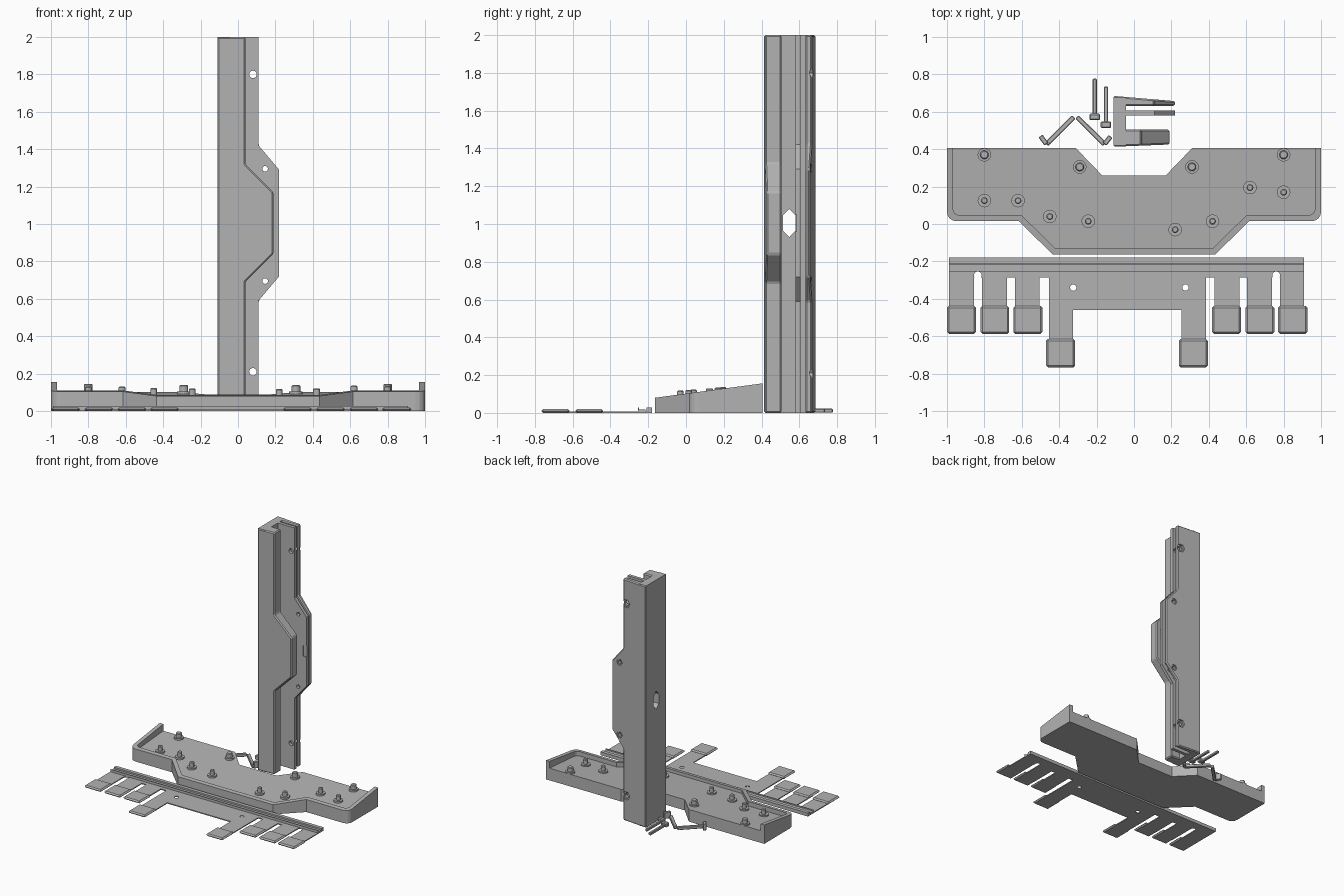
import bpy, bmesh, math
from mathutils import Vector, Matrix

if "Cube" in bpy.data.objects:
    bpy.data.objects.remove(bpy.data.objects["Cube"], do_unlink=True)

grey = bpy.data.materials.new("plain grey")
grey.use_nodes = True
grey.diffuse_color = (0.45, 0.45, 0.45, 1)
grey.node_tree.nodes["Principled BSDF"].inputs["Base Color"].default_value = grey.diffuse_color


def finish(name, bm, bevel=0):
    bmesh.ops.recalc_face_normals(bm, faces=bm.faces)
    mesh = bpy.data.meshes.new(name)
    bm.to_mesh(mesh)
    bm.free()
    mesh.materials.append(grey)
    obj = bpy.data.objects.new(name, mesh)
    bpy.context.collection.objects.link(obj)
    if bevel:
        mod = obj.modifiers.new("edge", "BEVEL")
        mod.width = bevel
        mod.segments = 1
        mod.limit_method = "ANGLE"
        mod.angle_limit = math.radians(40)
    return obj


def prism(name, outline, low, high, axis="z", bevel=0):
    """Extrude an outline; low and high are numbers or functions of the outline point."""
    bm = bmesh.new()
    rings = []
    for level in (low, high):
        ring = []
        for a, b in outline:
            d = level(a, b) if callable(level) else level
            co = {"z": (a, b, d), "y": (a, d, b), "x": (d, a, b)}[axis]
            ring.append(bm.verts.new(co))
        bm.faces.new(ring)
        rings.append(ring)
    for i in range(len(outline)):
        j = (i + 1) % len(outline)
        bm.faces.new((rings[0][i], rings[0][j], rings[1][j], rings[1][i]))
    return finish(name, bm, bevel)


def rect(x0, x1, y0, y1):
    return [(x0, y0), (x1, y0), (x1, y1), (x0, y1)]


def ring(x, y, r, n=16, turn=0):
    return [(x + r * math.cos(turn + i * math.tau / n), y + r * math.sin(turn + i * math.tau / n))
            for i in range(n)]


def cut(obj, cutters):
    bpy.context.view_layer.objects.active = obj
    for cutter in cutters:
        mod = obj.modifiers.new("cut", "BOOLEAN")
        mod.operation = "DIFFERENCE"
        mod.solver = "EXACT"
        mod.object = cutter
    with bpy.context.temp_override(object=obj, active_object=obj):
        for mod in [m.name for m in obj.modifiers]:
            bpy.ops.object.modifier_apply(modifier=mod)
    for cutter in cutters:
        bpy.data.objects.remove(cutter, do_unlink=True)


# Upright channel: a side wall with three arms, each widening at mid height
def arm_outline(x0, x1, x2, z0, z1, z2, z3):
    return [(x0, 0), (x1, 0), (x1, z0), (x2, z1), (x2, z2), (x1, z3), (x1, 2), (x0, 2)]


def back_face(x, z):
    return 0.685 - 0.085 * (x + 0.11)


def front_face(x, z):
    return 0.413 + 0.04 * (x + 0.11)


wide = (0.11, 0.22, 0.59, 0.72, 1.29, 1.42)
prism("upright_front_arm", arm_outline(-0.11, 0.04, 0.19, 0.69, 0.84, 1.17, 1.32),
      front_face, 0.505, "y", 0.008)
back_arm = prism("upright_back_arm", arm_outline(-0.11, *wide), 0.632, back_face, "y", 0.008)
middle_arm = prism("upright_middle_arm", arm_outline(-0.06, *wide), 0.58, 0.607, "y")
wall = prism("upright_side_wall", rect(-0.11, -0.042, 0.42, 0.675), 0, 2)
window = [(0.547, 0.93), (0.58, 0.965), (0.58, 1.045), (0.547, 1.08), (0.513, 1.045), (0.513, 0.965)]
cut(wall, [prism("cutter", window, -0.3, 0.1, "x")])

# Screw holes through the two rear arms, with hexagonal nut recesses behind
holes = [(0.08, 0.21, 0.02), (0.08, 1.8, 0.02), (0.145, 0.695, 0.015), (0.145, 1.295, 0.015)]
cut(middle_arm, [prism("cutter", ring(x, z, r), 0.5, 0.8, "y") for x, z, r in holes]
    + [prism("cutter", rect(0.19, 0.3, 0.96, 1.05), 0.5, 0.586, "y")])
cut(back_arm, [prism("cutter", ring(x, z, r), 0.5, 0.8, "y") for x, z, r in holes]
    + [prism("cutter", ring(x, z, r * 1.8, 6), 0.655, 0.8, "y") for x, z, r in holes])


# Tray: wedge with a sloping rim, open along the back
def rim_height(x, y):
    return 0.08 + 0.134 * (y + 0.165)


def floor_height(x, y):
    return 0.055 + 0.08 * (y + 0.165)


def corner(cx, cy, r):
    return [(cx + r * math.cos(t * math.pi / 8), cy - r * math.sin(t * math.pi / 8)) for t in range(5)]


def mirrored(half):
    return half + [(-x, y) for x, y in reversed(half)]


outer = mirrored([(0.17, 0.26), (0.31, 0.405), (1, 0.405)] + corner(0.95, 0.065, 0.05)
                 + [(0.615, 0.015), (0.435, -0.163)])
inner = mirrored([(0.967, 0.6)] + corner(0.937, 0.078, 0.03) + [(0.602, 0.048), (0.422, -0.13)])
tray = prism("tray", outer, 0, rim_height)
cut(tray, [prism("cutter", inner, floor_height, 0.5)])

# Mounting bosses on the tray floor
small = [(-0.8, 0.125), (-0.62, 0.125), (-0.45, 0.04), (-0.245, 0.015),
         (0.22, -0.03), (0.42, 0.015), (0.62, 0.195), (0.8, 0.17)]
large = [(-0.8, 0.37), (0.8, 0.37), (-0.29, 0.305), (0.31, 0.305)]
for spots, r, rise in ((small, 0.018, 0.052), (large, 0.023, 0.047)):
    for x, y in spots:
        z = floor_height(x, y)
        prism("boss_flange", ring(x, y, 0.036), z - 0.02, z + 0.012)
        prism("boss_post", ring(x, y, r), z - 0.02, z + rise, bevel=0.005)

# Flexible key plate: strip, two rails, fingers and pads
sheet = 0.008
strip = prism("key_strip", rect(-0.99, 0.91, -0.287, -0.18), 0, sheet)
cut(strip, [prism("cutter", ring(x, -0.275, 0.021), -0.1, 0.1) for x in (-0.835, 0.76)])
for y0, y1 in ((-0.25, -0.215), (-0.21, -0.18)):
    prism("key_rail", rect(-0.99, 0.91, y0, y1), 0, 0.028 if y1 > -0.2 else 0.018)
prism("key_rail", rect(-0.99, 0.91, -0.255, -0.25), 0, 0.028)
for x0, x1, p0, p1 in ((-0.99, -0.856, -1, -0.845), (-0.814, -0.68, -0.82, -0.667),
                       (-0.637, -0.505, -0.645, -0.49), (0.43, 0.565, 0.417, 0.572),
                       (0.605, 0.739, 0.597, 0.75), (0.781, 0.91, 0.77, 0.927)):
    prism("key_finger", rect(x0, x1, -0.5, -0.28), 0, sheet)
    prism("key_pad", rect(p0, p1, -0.587, -0.438), 0, 0.02, bevel=0.01)
centre = prism("key_centre", [(-0.455, -0.28), (-0.455, -0.65), (-0.325, -0.65), (-0.325, -0.46),
                              (0.255, -0.46), (0.255, -0.65), (0.385, -0.65), (0.385, -0.28)], 0, sheet)
cut(centre, [prism("cutter", ring(x, -0.34, 0.017), -0.1, 0.1) for x in (-0.325, 0.275)])
for x0, x1 in ((-0.47, -0.315), (0.24, 0.395)):
    prism("key_pad", rect(x0, x1, -0.767, -0.615), 0, 0.02, bevel=0.01)

# Loose pins with square heads
for x, y0, y1 in ((-0.21, 0.555, 0.777), (-0.15, 0.513, 0.735)):
    prism("pin_shaft", rect(x - 0.011, x + 0.011, y0, y1), 0.001, 0.023, bevel=0.004)
    prism("pin_head", rect(x - 0.028, x + 0.028, y0, y0 + 0.035), 0, 0.035, bevel=0.006)


# Loose hooked levers
def bar(name, a, b, width, height):
    a, b = Vector(a), Vector(b)
    along = (b - a).normalized()
    side = Vector((-along.y, along.x)) * width / 2
    prism(name, [tuple(p) for p in (a - side, b - side, b + side, a + side)], 0, height, bevel=0.004)


for tip, bend, end in (((-0.5, 0.47), (-0.468, 0.427), (-0.322, 0.572)),
                       ((-0.125, 0.468), (-0.158, 0.427), (-0.305, 0.572))):
    bar("lever_arm", bend, end, 0.026, 0.025)
    bar("lever_hook", tip, bend, 0.026, 0.055)
